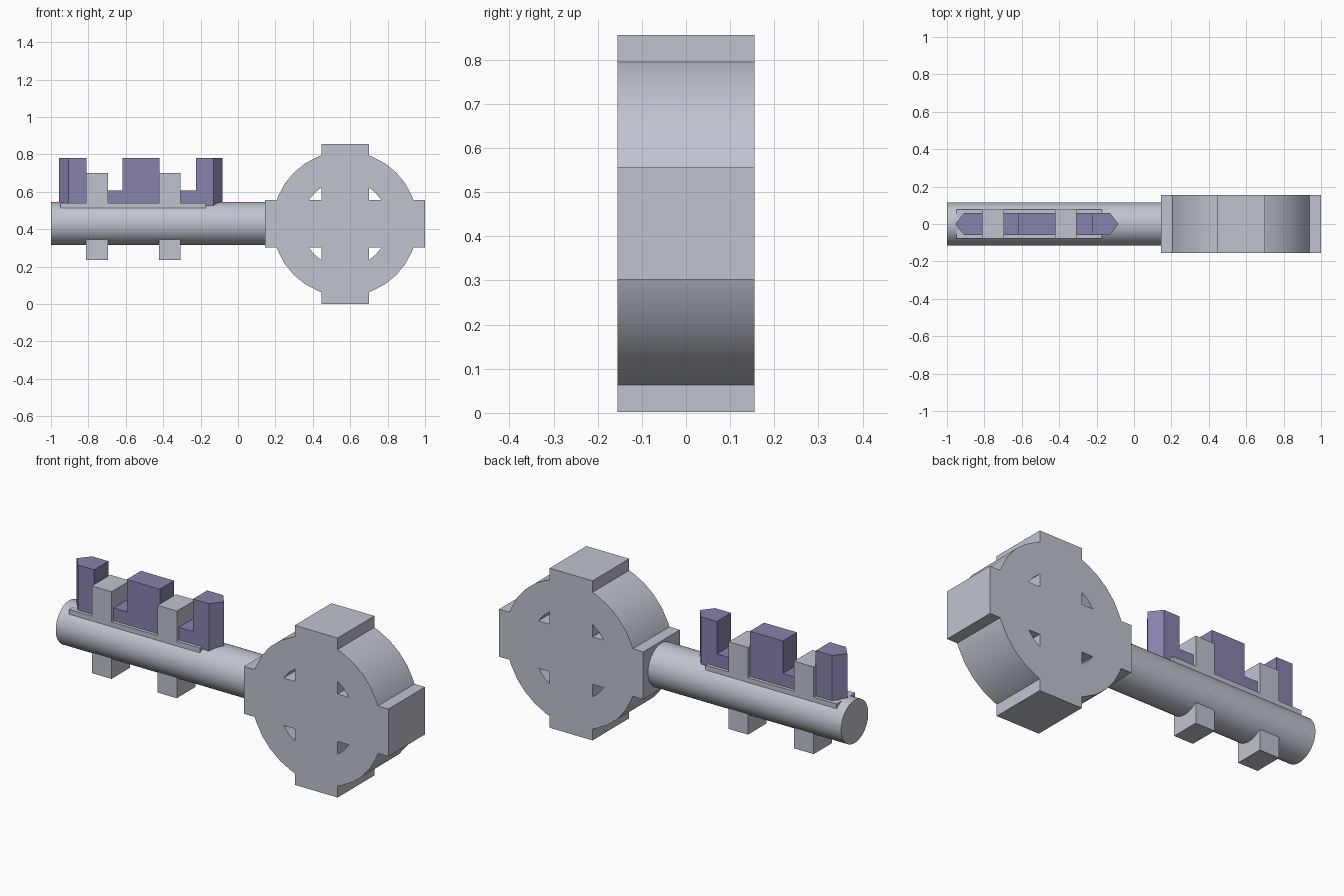
import bpy, bmesh, math

if "Cube" in bpy.data.objects:
    bpy.data.objects.remove(bpy.data.objects["Cube"])

AXIS_Z = 0.43                      # height of the shaft axis
BOW_X, BOW_Z = 0.5725, 0.429       # centre of the round handle


def material(name, rgb):
    m = bpy.data.materials.new(name)
    m.diffuse_color = (*rgb, 1)
    m.use_nodes = True
    m.node_tree.nodes["Principled BSDF"].inputs["Base Color"].default_value = m.diffuse_color
    return m


steel = material("steel grey", (0.52, 0.55, 0.62))
violet = material("dull violet", (0.25, 0.22, 0.41))


def finish(name, bm, mat, smooth=False):
    bmesh.ops.recalc_face_normals(bm, faces=bm.faces)
    me = bpy.data.meshes.new(name)
    bm.to_mesh(me)
    bm.free()
    ob = bpy.data.objects.new(name, me)
    bpy.context.collection.objects.link(ob)
    me.materials.append(mat)
    if smooth:
        smooth_sides(ob)
    return ob


def smooth_sides(ob):
    bpy.ops.object.select_all(action='DESELECT')
    ob.select_set(True)
    bpy.context.view_layer.objects.active = ob
    bpy.ops.object.shade_smooth_by_angle(angle=math.radians(30))


def box(name, x0, x1, y, z0, z1, mat):
    bm = bmesh.new()
    bmesh.ops.create_cube(bm, size=1)
    for v in bm.verts:
        v.co = (x1 if v.co.x > 0 else x0, math.copysign(y, v.co.y), z1 if v.co.z > 0 else z0)
    return finish(name, bm, mat)


def layers(name, loops, mat):
    """Closed solid lofted through loops with equal point counts."""
    bm = bmesh.new()
    rows = [[bm.verts.new(p) for p in loop] for loop in loops]
    n = len(rows[0])
    for a, b in zip(rows, rows[1:]):
        for i in range(n):
            j = (i + 1) % n
            bm.faces.new((a[i], a[j], b[j], b[i]))
    bm.faces.new(rows[0])
    bm.faces.new(rows[-1][::-1])
    return finish(name, bm, mat)


# Shaft: round bar along x
R = 0.115
ring = [(R * math.cos(math.tau * i / 48), AXIS_Z + R * math.sin(math.tau * i / 48)) for i in range(48)]
shaft = layers("shaft", [[(x, y, z) for y, z in ring] for x in (-1.0, 0.2)], steel)
smooth_sides(shaft)

# Mounting plate and the two cross pins through the shaft
box("tooth_plate", -0.948, -0.17, 0.078, 0.47, 0.54, steel)
for i, (x0, x1) in enumerate([(-0.812, -0.695), (-0.422, -0.308)]):
    box(f"pin_{i + 1}", x0, x1, 0.078, 0.235, 0.702, steel)

# Toothed bit: stepped side profile with pointed ends
LOW, TOP = 0.608, 0.782


def bit_profile(y, x0, x1):
    pts = [(x0, 0.5), (x0, TOP), (-0.811, TOP), (-0.811, LOW), (-0.617, LOW), (-0.617, TOP),
           (-0.421, TOP), (-0.421, LOW), (-0.225, LOW), (-0.225, TOP), (x1, TOP), (x1, 0.5)]
    return [(x, y, z) for x, z in pts]


layers("toothed_bit", [bit_profile(-0.06, -0.907, -0.13), bit_profile(0, -0.956, -0.083),
                       bit_profile(0.06, -0.907, -0.13)], violet)

# Handle: disc merged with a cross, pierced by four corner holes
ARM, H, R_OUT, R_IN = 0.4275, 0.127, 0.387, 0.232


def arc(r):
    """Arc in the first quadrant between two arms."""
    side = math.sqrt(r * r - H * H)
    lo = math.atan2(H, side)
    mid = [math.radians(11.25 * k) for k in range(9)]
    mid = [a for a in mid if lo + 0.02 < a < math.pi / 2 - lo - 0.02]
    return [(side, H)] + [(r * math.cos(a), r * math.sin(a)) for a in mid] + [(H, side)]


def turn(pts, q):
    c, s = [(1, 0), (0, 1), (-1, 0), (0, -1)][q]
    return [(x * c - y * s, x * s + y * c) for x, y in pts]


outline, loops = [], []
for q in range(4):
    outline += turn([(ARM, -H), (ARM, H)] + arc(R_OUT), q)
    loops.append(turn([(H, H)] + arc(R_IN), q))

cu = bpy.data.curves.new("handle", 'CURVE')
cu.dimensions = '2D'
cu.fill_mode = 'BOTH'
cu.extrude = 0.155
for pts in [outline] + loops:
    sp = cu.splines.new('POLY')
    sp.points.add(len(pts) - 1)
    for p, (x, y) in zip(sp.points, pts):
        p.co = (x, y, 0, 1)
    sp.use_cyclic_u = True
tmp = bpy.data.objects.new("handle_curve", cu)
bpy.context.collection.objects.link(tmp)
bm = bmesh.new()
bm.from_mesh(tmp.to_mesh())
tmp.to_mesh_clear()
bpy.data.objects.remove(tmp)
bmesh.ops.remove_doubles(bm, verts=bm.verts, dist=1e-5)
for v in bm.verts:                 # stand the flat shape upright
    x, y, z = v.co
    v.co = (BOW_X + x, -z, BOW_Z + y)
finish("handle", bm, steel, smooth=True)
